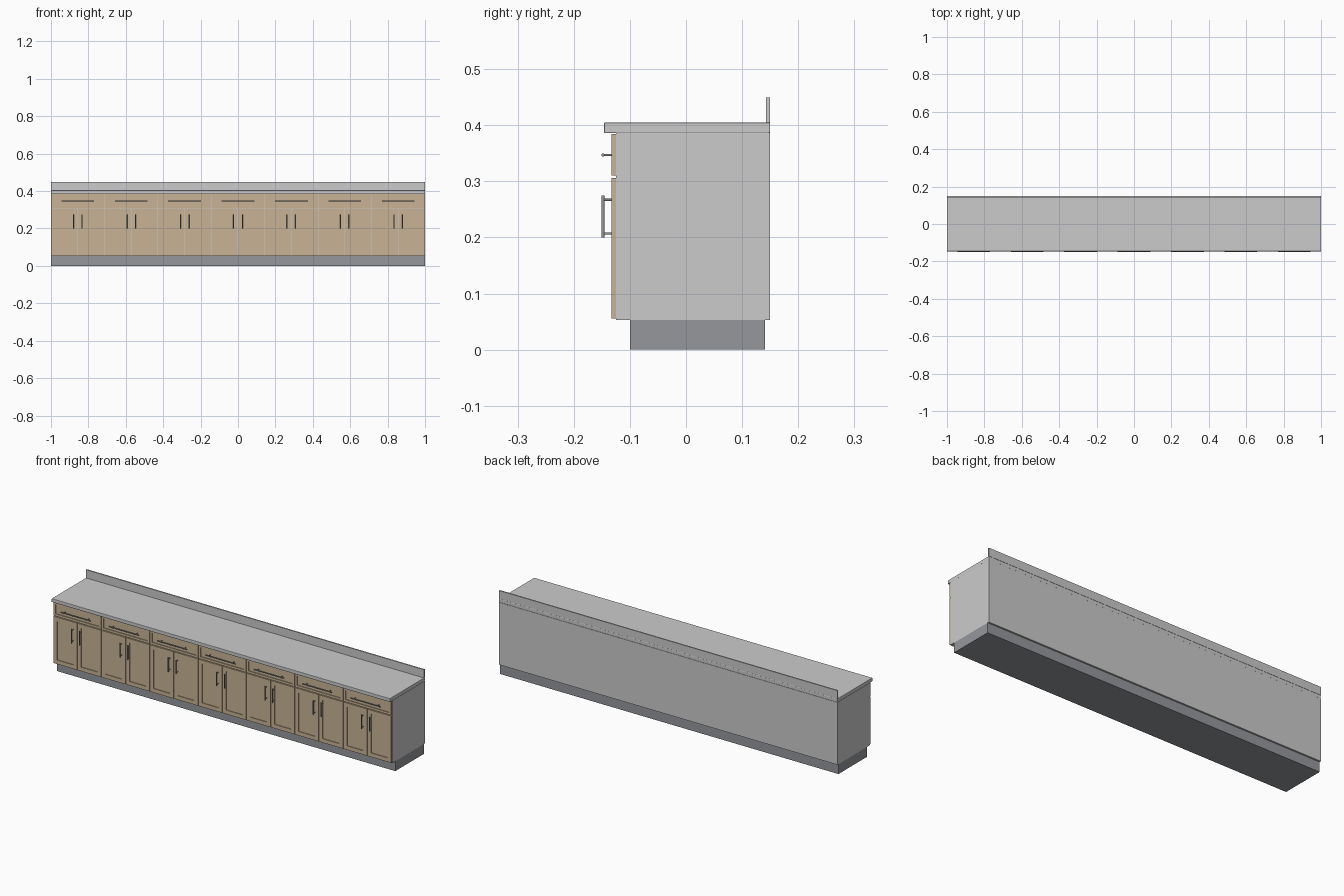
import bpy, bmesh
from mathutils import Matrix, Vector

if "Cube" in bpy.data.objects:
    bpy.data.objects.remove(bpy.data.objects["Cube"])


def material(name, rgb):
    m = bpy.data.materials.new(name)
    m.diffuse_color = (*rgb, 1)
    m.use_nodes = True
    m.node_tree.nodes["Principled BSDF"].inputs["Base Color"].default_value = m.diffuse_color
    return m


WOOD = material("light_wood", (0.58, 0.45, 0.30))
STONE = material("pale_stone", (0.68, 0.68, 0.67))
PLINTH = material("plinth_grey", (0.30, 0.31, 0.33))
METAL = material("dark_metal", (0.30, 0.31, 0.32))


def finish(name, bm, mat=None):
    bmesh.ops.recalc_face_normals(bm, faces=bm.faces[:])
    me = bpy.data.meshes.new(name)
    bm.to_mesh(me)
    bm.free()
    ob = bpy.data.objects.new(name, me)
    bpy.context.collection.objects.link(ob)
    if mat:
        me.materials.append(mat)
    return ob


def box_mesh(lo, hi):
    lo, hi = Vector(lo), Vector(hi)
    bm = bmesh.new()
    bmesh.ops.create_cube(bm, size=1, matrix=Matrix.Translation((lo + hi) / 2)
                          @ Matrix.Diagonal((*(hi - lo), 1)))
    return bm


def box(name, lo, hi, mat=None, bevel=0):
    ob = finish(name, box_mesh(lo, hi), mat)
    if bevel:
        mod = ob.modifiers.new("soft_edges", 'BEVEL')
        mod.width, mod.segments = bevel, 2
    return ob


def panel(name, x0, x1, z0, z1, frame):
    # framed front with a sunken centre field
    bm = box_mesh((x0, -0.133, z0), (x1, -0.125, z1))
    front = min(bm.faces, key=lambda f: f.calc_center_median().y)
    bmesh.ops.inset_region(bm, faces=[front], thickness=frame)
    sunk = bmesh.ops.extrude_discrete_faces(bm, faces=[front])["faces"][0]
    bmesh.ops.translate(bm, vec=(0, 0.004, 0), verts=sunk.verts[:])
    return finish(name, bm, WOOD)


def rod(bm, a, b, r):
    a, b = Vector(a), Vector(b)
    d = b - a
    rot = d.to_track_quat('Z', 'Y').to_matrix().to_4x4()
    bmesh.ops.create_cone(bm, cap_ends=True, segments=12, radius1=r, radius2=r,
                          depth=d.length, matrix=Matrix.Translation((a + b) / 2) @ rot)


def handle(name, centre, axis, length, post_gap):
    # bar on two posts
    bm = bmesh.new()
    c, ax = Vector(centre), Vector(axis)
    rod(bm, c - ax * length / 2, c + ax * length / 2, 0.0027)
    for s in (-1, 1):
        p = c + ax * s * post_gap / 2
        rod(bm, p, (p.x, -0.132, p.z), 0.002)
    ob = finish(name, bm, METAL)
    ob.data.shade_smooth()
    ob.data.set_sharp_from_angle(angle=0.6)
    return ob


# carcass, plinth, worktop and upstand
box("carcass", (-1, -0.125, 0.053), (1, 0.15, 0.386))
box("plinth", (-1, -0.10, 0), (1, 0.141, 0.053), PLINTH)
box("worktop", (-1, -0.146, 0.386), (1, 0.15, 0.405), STONE, 0.002)
box("upstand", (-1, 0.143, 0.405), (1, 0.15, 0.449), STONE)

# seven units: one drawer above a pair of doors
UNITS, GAP = 7, 0.0015
W = 2 / UNITS
for i in range(UNITS):
    cx = -1 + W * (i + 0.5)
    x0, x1 = cx - W / 2 + GAP, cx + W / 2 - GAP
    panel(f"drawer_front_{i}", x0, x1, 0.310, 0.384, 0.017)
    panel(f"door_left_{i}", x0, cx - GAP, 0.056, 0.306, 0.03)
    panel(f"door_right_{i}", cx + GAP, x1, 0.056, 0.306, 0.03)
    handle(f"drawer_handle_{i}", (cx, -0.148, 0.347), (1, 0, 0), 0.175, 0.14)
    for s, side in ((-1, "left"), (1, "right")):
        handle(f"door_handle_{side}_{i}", (cx + s * 0.023, -0.148, 0.237),
               (0, 0, 1), 0.075, 0.06)
